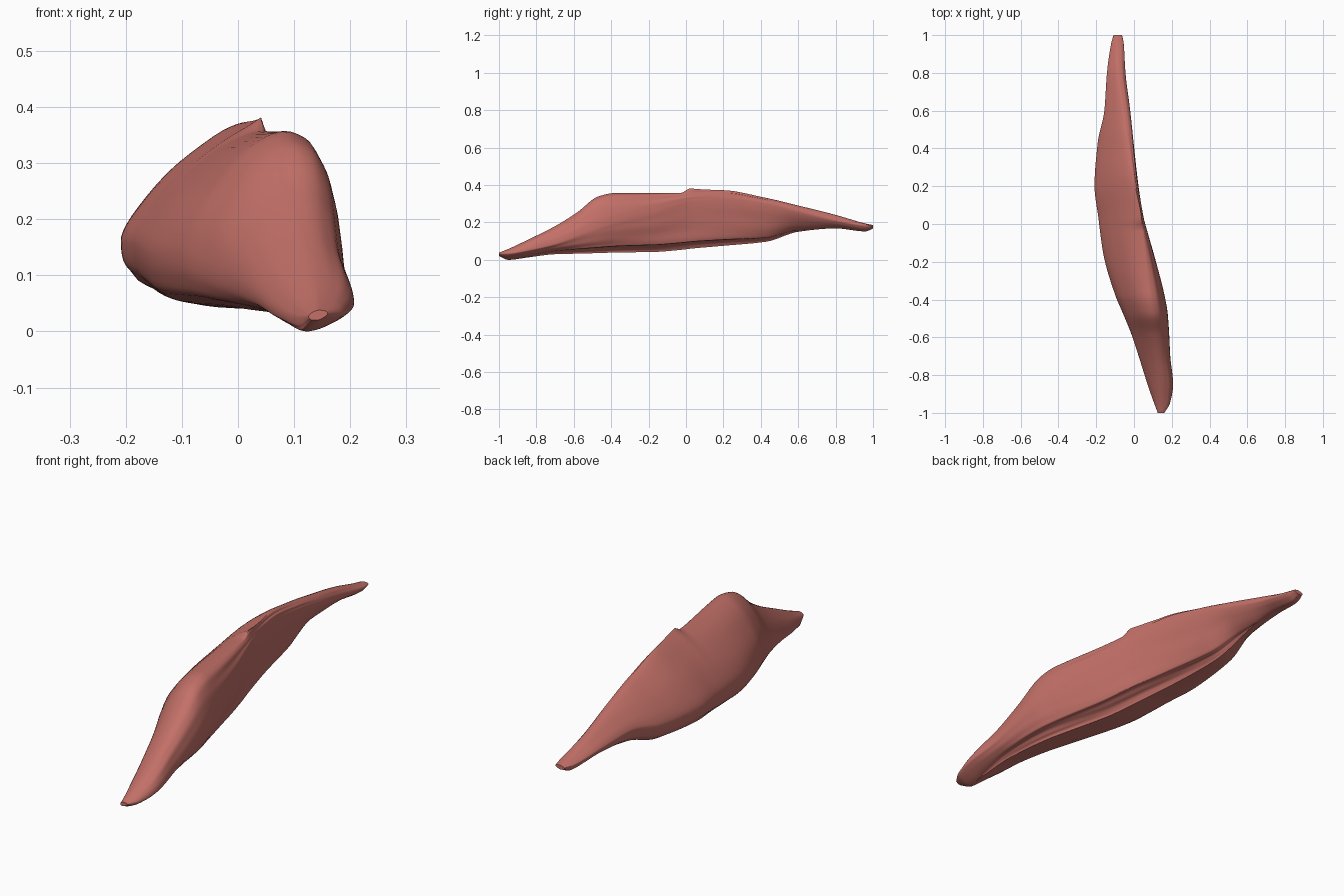
import bpy, bmesh, math

if "Cube" in bpy.data.objects:
    bpy.data.objects.remove(bpy.data.objects["Cube"])

# Cross-section stations along the muscle:
# y, x_left, x_right, z_low, z_high, x of top, z of right, x of bottom, z of left
STATIONS = [
    (-1.00, .126, .160, .020, .038, .145, .032, .140, .027),
    (-.95, .107, .190, .000, .058, .145, .034, .123, .024),
    (-.85, .072, .207, .012, .105, .145, .050, .130, .035),
    (-.70, .025, .192, .030, .180, .130, .085, .135, .070),
    (-.58, -.015, .186, .033, .255, .115, .130, .132, .095),
    (-.47, -.060, .178, .036, .338, .098, .170, .120, .115),
    (-.38, -.098, .162, .039, .357, .085, .200, .100, .130),
    (-.17, -.160, .108, .042, .356, .060, .250, .052, .140),
    (-.03, -.181, .068, .053, .358, .044, .300, .022, .152),
    (.03, -.188, .052, .060, .364, .040, .315, .008, .156),
    (.20, -.209, .024, .075, .368, .007, .325, -.030, .162),
    (.43, -.192, -.002, .097, .330, -.030, .300, -.072, .175),
    (.60, -.157, -.020, .150, .290, -.055, .260, -.100, .205),
    (.80, -.143, -.045, .168, .240, -.080, .210, -.095, .195),
    (.96, -.120, -.055, .152, .194, -.090, .183, -.088, .178),
    (1.00, -.108, -.063, .168, .186, -.085, .180, -.085, .178),
]
RINGS, SEG = 120, 16
SIDES = SEG * 5
YS = [s[0] for s in STATIONS]


def tangents(col):
    """Slopes that never overshoot the stations."""
    d = [(col[i + 1] - col[i]) / (YS[i + 1] - YS[i]) for i in range(len(YS) - 1)]
    mid = [2 * a * b / (a + b) if a * b > 0 else 0 for a, b in zip(d, d[1:])]
    return [d[0]] + mid + [d[-1]]


COLS = [[s[k] for s in STATIONS] for k in range(1, 9)]
TANS = [tangents(c) for c in COLS]


def section(y):
    i = max(j for j in range(len(YS) - 1) if YS[j] <= y)
    h = YS[i + 1] - YS[i]
    t = (y - YS[i]) / h
    a, b = 2 * t**3 - 3 * t**2 + 1, t**3 - 2 * t**2 + t
    c, d = 3 * t**2 - 2 * t**3, t**3 - t**2
    return [a * C[i] + b * h * T[i] + c * C[i + 1] + d * h * T[i + 1]
            for C, T in zip(COLS, TANS)]


def ring(y):
    xl, xr, zl, zh, tx, rz, bx, lz = section(y)
    back = min(max((y + .5) / .7, 0), 1)
    mid = max(0, 1 - ((y + .1) / .8) ** 2)
    # lower corner of the flat side, and the bottom edge set in beneath it
    kx, kz = bx + .022 * mid, zl + .038 * mid
    bx -= .045 * mid
    # start point, bulge corner, end point and fullness of each arc
    arcs = [((tx, zh), (xr, zh), (xr, rz), .45),
            ((xr, rz), (xr, kz), (kx, kz), .24),
            ((kx, kz), (bx, kz), (bx, zl), .30),
            ((bx, zl), (xl, zl), (xl, lz), .58),
            ((xl, lz), (xl, zh), (tx, zh), .32 - .13 * back)]
    # raised lip where the rear sheet overlaps the front one
    lip = .022 * min(max((y + .02) / .04, 0), 1) * math.exp(-max(y, 0) / .12)
    pts = []
    for q, (p, corner, e, full) in enumerate(arcs):
        w = full / (1 - full)
        for k in range(SEG):
            t = k / SEG
            A, B, C = (1 - t)**2, 2 * w * t * (1 - t), t * t
            s = A + B + C
            x = (A * p[0] + B * corner[0] + C * e[0]) / s
            z = (A * p[1] + B * corner[1] + C * e[1]) / s
            # shallow fibre grooves running slantwise along the belly
            ang = 2 * math.pi * (q * SEG + k) / SIDES
            g = .010 * math.sin(9 * ang + 5 * y) + .008 * math.sin(15 * ang - 7 * y)
            g = (g - .010) * math.sin(math.pi * t) ** 2
            x += g * (x - (xl + xr) / 2)
            z += g * (z - (zl + zh) / 2)
            if q == 0:
                z += lip * (1 - t)**4
            elif q == 4:
                z += lip * t**6
            pts.append((x, y, z))
    return pts


# Muscle belly with tapering tendon ends
bm = bmesh.new()
loops = []
for r in range(RINGS + 1):
    u = r / RINGS
    y = -.3 * math.cos(math.pi * u) + .7 * (2 * u - 1)
    loops.append([bm.verts.new(p) for p in ring(min(max(y, -1), 1))])
for a, b in zip(loops, loops[1:]):
    for k in range(SIDES):
        m = (k + 1) % SIDES
        bm.faces.new((a[k], a[m], b[m], b[k]))
bm.faces.new(loops[0])
bm.faces.new(loops[-1])
bmesh.ops.recalc_face_normals(bm, faces=bm.faces)
mesh = bpy.data.meshes.new("muscle_belly")
bm.to_mesh(mesh)
bm.free()

red = bpy.data.materials.new("muscle_red")
red.diffuse_color = (.55, .165, .14, 1)
red.use_nodes = True
red.node_tree.nodes["Principled BSDF"].inputs["Base Color"].default_value = red.diffuse_color
mesh.materials.append(red)
belly = bpy.data.objects.new("muscle_belly", mesh)
bpy.context.collection.objects.link(belly)
bpy.context.view_layer.objects.active = belly
belly.select_set(True)
bpy.ops.object.shade_smooth_by_angle(angle=math.radians(50))
